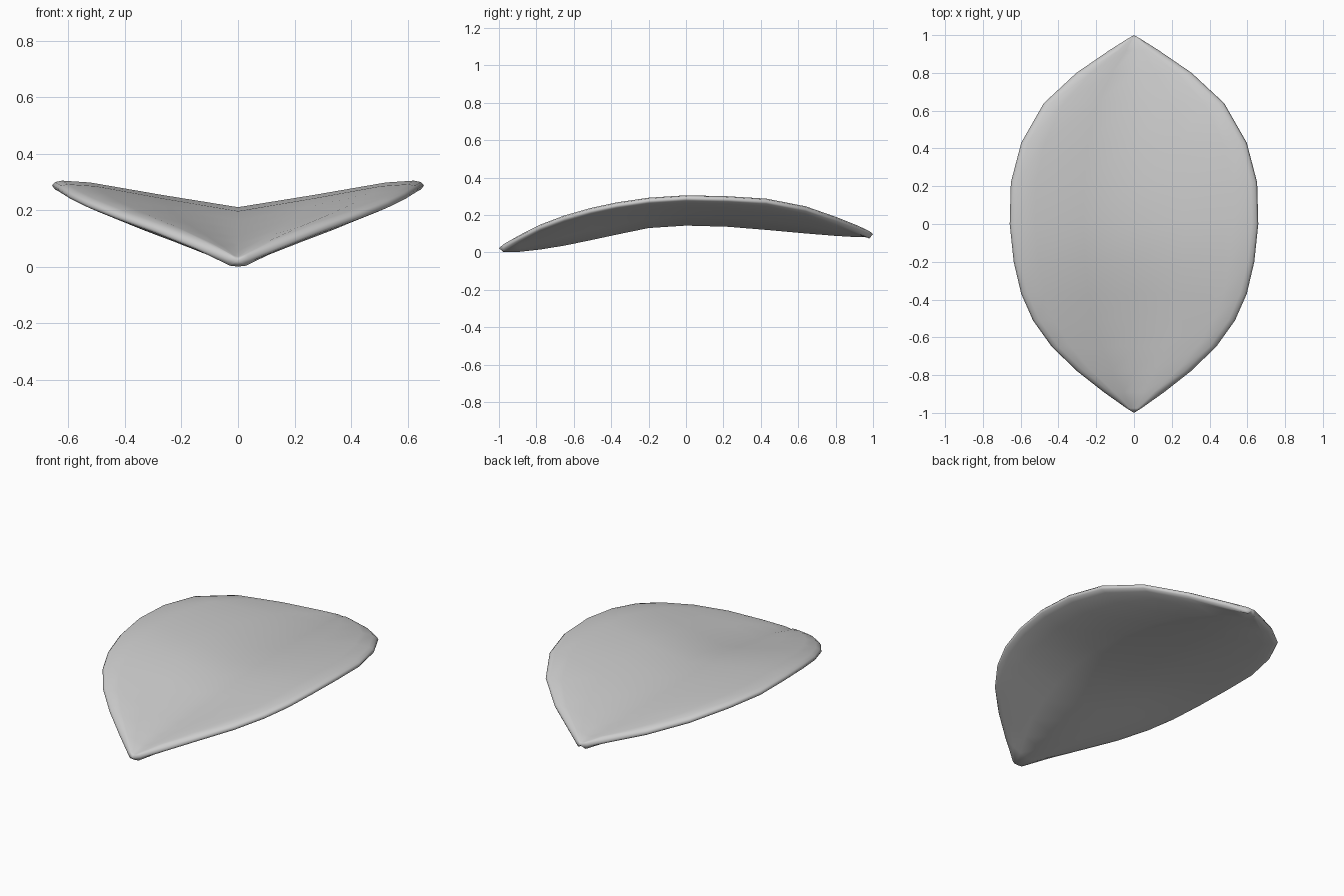
import bpy, bmesh

if "Cube" in bpy.data.objects:
    bpy.data.objects.remove(bpy.data.objects["Cube"])

# Stations along the leaf: y, half width, keel bottom z, keel top z, rim top z
STATIONS = [
    (-0.975, 0.04, 0.001, 0.036, 0.044), (-0.89, 0.16, 0.003, 0.056, 0.092),
    (-0.78, 0.30, 0.015, 0.082, 0.148), (-0.65, 0.435, 0.036, 0.107, 0.197),
    (-0.51, 0.535, 0.065, 0.135, 0.237), (-0.37, 0.597, 0.095, 0.163, 0.267),
    (-0.20, 0.637, 0.130, 0.197, 0.292), (0.0, 0.658, 0.143, 0.211, 0.305),
    (0.22, 0.652, 0.137, 0.205, 0.300), (0.43, 0.597, 0.120, 0.187, 0.287),
    (0.64, 0.477, 0.101, 0.165, 0.246), (0.80, 0.305, 0.088, 0.143, 0.190),
    (0.92, 0.13, 0.081, 0.122, 0.142), (0.98, 0.035, 0.085, 0.109, 0.114),
]


def half_section(w, zb, zt, ze):
    """Half cross-section from top keel, round the rim, to bottom keel."""
    low = ze - 0.040
    d = min(0.035, 0.3 * w)
    inner = w - d
    top = lambda f: zt + (ze - zt) * f
    bot = lambda f: zb + (low - zb) * f
    return [(0, zt), (inner * 0.43, top(0.46)), (inner * 0.84, top(0.93)),
            (inner, top(1)), (w - d * 0.3, ze - 0.005), (w, ze - 0.016),
            (w - d * 0.2, ze - 0.028), (inner, low),
            (inner * 0.84, bot(0.78)), (inner * 0.43, bot(0.38)), (0, zb)]


# Curved leaf-shaped shell
bm = bmesh.new()
rings = []
for y, w, zb, zt, ze in STATIONS:
    half = half_section(w, zb, zt, ze)
    ring = half + [(-x, z) for x, z in half[-2:0:-1]]
    rings.append([bm.verts.new((x, y, z)) for x, z in ring])
n = len(rings[0])
for a, b in zip(rings, rings[1:]):
    for i in range(n):
        j = (i + 1) % n
        bm.faces.new((a[i], a[j], b[j], b[i]))

# Pointed tips
for ring, y, z in ((rings[0], -1.0, 0.022), (rings[-1], 1.0, 0.098)):
    tip = bm.verts.new((0, y, z))
    for i in range(n):
        bm.faces.new((ring[i], ring[(i + 1) % n], tip))
bmesh.ops.recalc_face_normals(bm, faces=bm.faces[:])
for f in bm.faces:
    f.smooth = True

mesh = bpy.data.meshes.new("leaf_shell")
bm.to_mesh(mesh)
bm.free()
leaf = bpy.data.objects.new("leaf_shell", mesh)
bpy.context.collection.objects.link(leaf)
